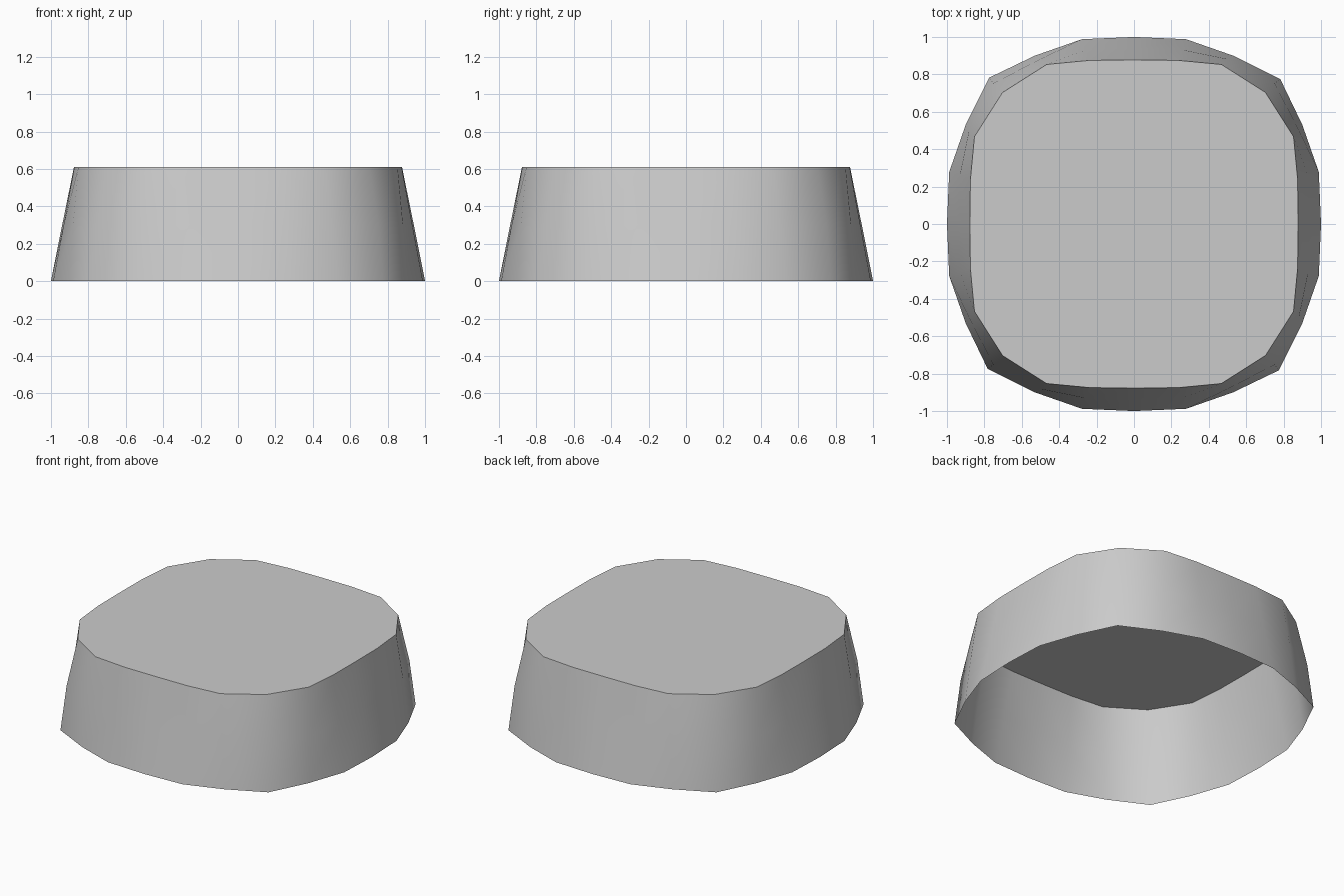
import bpy, bmesh
from mathutils import Matrix

if "Cube" in bpy.data.objects:
    bpy.data.objects.remove(bpy.data.objects["Cube"])

# One quadrant of each outline, from +x towards +y, with its height
RINGS = [
    (0.0, [(1.0, 0), (0.988, 0.278), (0.9, 0.53), (0.782, 0.775), (0.53, 0.9), (0.278, 0.988)]),
    (0.3, [(0.94, 0), (0.932, 0.255), (0.882, 0.5), (0.752, 0.752), (0.5, 0.882), (0.255, 0.932)]),
    (0.61, [(0.877, 0), (0.875, 0.235), (0.853, 0.467), (0.703, 0.703), (0.467, 0.853), (0.235, 0.875)]),
]
COS_SIN = [(1, 0), (0, 1), (-1, 0), (0, -1)]

bm = bmesh.new()


def make_ring(z, quadrant):
    # Repeat the quadrant by quarter turns to close the outline
    return [bm.verts.new((x * c - y * s, x * s + y * c, z))
            for c, s in COS_SIN for x, y in quadrant]


rings = [make_ring(z, q) for z, q in RINGS]

# Tapered wall, open at the bottom
for low, high in zip(rings, rings[1:]):
    n = len(low)
    for i in range(n):
        j = (i + 1) % n
        bm.faces.new((low[i], low[j], high[j], high[i])).smooth = True

# Flat lid
bm.faces.new(rings[-1])

mesh = bpy.data.meshes.new("tapered_cap")
bm.to_mesh(mesh)
bm.free()
cap = bpy.data.objects.new("tapered_cap", mesh)
bpy.context.collection.objects.link(cap)

# Smooth wall, sharp rim
bpy.context.view_layer.objects.active = cap
cap.select_set(True)
bpy.ops.object.shade_smooth_by_angle(angle=0.7)
